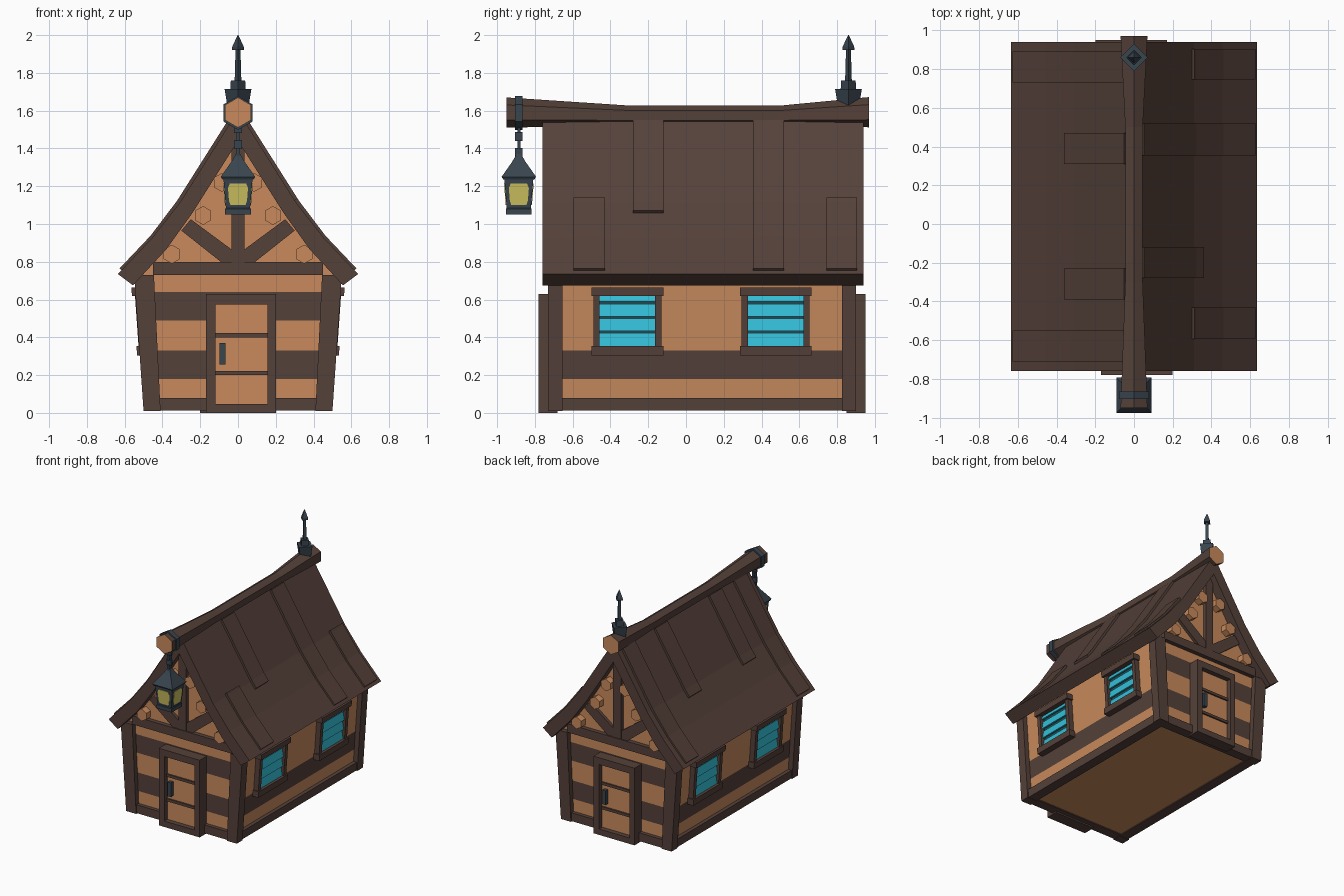
import bpy, bmesh, math

if "Cube" in bpy.data.objects:
    bpy.data.objects.remove(bpy.data.objects["Cube"])

def material(name, rgb):
    m = bpy.data.materials.new(name)
    m.diffuse_color = (*rgb, 1)
    m.use_nodes = True
    m.node_tree.nodes["Principled BSDF"].inputs["Base Color"].default_value = m.diffuse_color
    return m

ORANGE = material("honey_wood", (0.578, 0.254, 0.107))
BROWN = material("dark_wood", (0.091, 0.053, 0.042))
IRON = material("iron", (0.040, 0.058, 0.076))
YELLOW = material("lamp_glass", (0.61, 0.527, 0.114))
CYAN = material("shutter_cyan", (0.034, 0.515, 0.68))
TEAL = material("shutter_shadow_gap", (0.014, 0.069, 0.084))

MID = 0.085  # the house is turned about x=0, y=MID to make its second half


def loft(name, rings, mat, turn=False, rule=None, mats=()):
    """Skin equal-length point rings and cap both ends."""
    bm = bmesh.new()
    t = (lambda p: (-p[0], 2 * MID - p[1], p[2])) if turn else (lambda p: p)
    rows = [[bm.verts.new(t(p)) for p in r] for r in rings]
    n = len(rows[0])
    for a, b in zip(rows, rows[1:]):
        for i in range(n):
            bm.faces.new((a[i], a[(i + 1) % n], b[(i + 1) % n], b[i]))
    bm.faces.new(rows[0])
    bm.faces.new(rows[-1])
    bmesh.ops.recalc_face_normals(bm, faces=bm.faces)
    if rule:
        for f in bm.faces:
            f.material_index = rule(f)
    me = bpy.data.meshes.new(name)
    bm.to_mesh(me)
    bm.free()
    for m in (mat, *mats):
        me.materials.append(m)
    ob = bpy.data.objects.new(name, me)
    bpy.context.collection.objects.link(ob)
    return ob


def prism(name, pts, y0, y1, mat, turn=False):
    return loft(name, [[(x, y, z) for x, z in pts] for y in (y0, y1)], mat, turn)


def box(name, x0, x1, y0, y1, z0, z1, mat, turn=False):
    return prism(name, [(x0, z0), (x1, z0), (x1, z1), (x0, z1)], y0, y1, mat, turn)


def tower(name, levels, y, mat, sides=4, spin=math.pi / 4):
    """Stack of (z, radius) rings around x=0 at the given y."""
    a = [spin + 2 * math.pi * i / sides for i in range(sides)]
    return loft(name, [[(r * math.cos(t), y + r * math.sin(t), z) for t in a]
                       for z, r in levels], mat)


def hexagon(x, z, r):
    return [(x + r * math.sin(math.pi * i / 3), z + r * math.cos(math.pi * i / 3)) for i in range(6)]


def wall(z):
    return 0.46 + 0.07 * z


# Plank walls, striped by height; the upper stripe only on the gable ends
def stripe(f):
    z = f.calc_center_median().z
    return int(0.18 < z < 0.33 or (0.49 < z < 0.64 and abs(f.normal.y) > 0.5))

loft("walls", [[(-wall(z), -0.69, z), (wall(z), -0.69, z), (wall(z), 0.86, z), (-wall(z), 0.86, z)]
               for z in (0.02, 0.18, 0.33, 0.49, 0.64, 0.75)], ORANGE, rule=stripe, mats=[BROWN])

# Roof shell with a bell-cast profile and slightly wavy boards
OUT = [(0, 1.60), (0.31, 1.11), (0.45, 0.925), (0.63, 0.735)]
INN = [(0.55, 0.675), (0.38, 0.865), (0.24, 1.06), (0, 1.44)]
half = OUT + INN
outline = OUT + INN + [(-x, z) for x, z in INN[-2::-1]] + [(-x, z) for x, z in OUT[:0:-1]]
rings = []
for i in range(11):
    w = 0.006 * (-1) ** i
    rings.append([(x + math.copysign(w, x) * (abs(x) > 0.4), -0.76 + 0.17 * i, z) for x, z in outline])
loft("roof", rings, BROWN)
prism("gable_wall", [(-0.49, 0.745)] + [(-x, z + 0.02) for x, z in INN[1:3]] + [(0, 1.46)]
      + [(x, z + 0.02) for x, z in INN[2:0:-1]] + [(0.49, 0.745)], -0.69, 0.86, ORANGE)


# Raised roof planks that follow the roof profile
def roof_z(x):
    for (xa, za), (xb, zb) in zip(OUT, OUT[1:]):
        if x <= xb:
            return za + (zb - za) * (x - xa) / (xb - xa)
    return OUT[-1][1]

def roof_plank(side, y0, y1, x0, x1):
    xs = [x0] + [x for x, _ in OUT if x0 < x < x1] + [x1]
    top = [(side * (x + 0.012), roof_z(x) + 0.014) for x in xs]
    low = [(side * (x - 0.015), roof_z(x) - 0.015) for x in xs[::-1]]
    prism("roof_plank", top + low, y0, y1, BROWN)

for p in [(1, -0.28, -0.12, 0.04, 0.35), (1, 0.355, 0.52, 0.04, 0.615), (1, -0.595, -0.43, 0.30, 0.615),
          (1, 0.745, 0.905, 0.30, 0.615), (-1, 0.31, 0.47, 0.04, 0.35), (-1, -0.39, -0.23, 0.04, 0.35),
          (-1, 0.73, 0.89, 0.04, 0.615), (-1, -0.71, -0.55, 0.04, 0.615)]:
    roof_plank(*p)

# Sagging hexagonal ridge log with pale cut ends
loft("ridge_log", [[(x, y, z) for x, z in hexagon(0, c, r)] for y, c, r in
                   [(-0.95, 1.59, 0.08), (-0.3, 1.575, 0.052), (0.5, 1.575, 0.052), (0.97, 1.592, 0.08)]],
     BROWN, rule=lambda f: int(abs(f.normal.y) > 0.8), mats=[ORANGE])

for turn in (False, True):
    # Sills and leaning corner posts
    box("end_sill", -0.47, 0.47, -0.72, -0.64, 0.012, 0.08, BROWN, turn)
    prism("side_sill", [(0.41, 0.012), (0.492, 0.012), (0.496, 0.08), (0.41, 0.08)], -0.71, 0.88, BROWN, turn)
    for s in (-1, 1):
        prism("corner_post", [(s * 0.41, 0.01), (s * 0.50, 0.01), (s * 0.55, 0.73), (s * 0.445, 0.73)],
              -0.73, -0.655, BROWN, turn)

    # Gable timbers and log ends
    box("tie_beam", -0.45, 0.45, -0.725, -0.67, 0.73, 0.80, BROWN, turn)
    box("king_post", -0.035, 0.035, -0.72, -0.68, 0.79, 1.43, BROWN, turn)
    for s in (-1, 1):
        prism("gable_brace", [(s * 0.02, 0.80), (s * 0.085, 0.795), (s * 0.30, 0.965), (s * 0.25, 1.025),
                              (s * 0.02, 0.855)], -0.715, -0.68, BROWN, turn)
        for x, z in [(0.35, 0.84), (0.185, 1.045), (0.085, 1.22)]:
            prism("log_end", hexagon(s * x, z, 0.05), -0.745, -0.68, ORANGE, turn)

    # Door
    box("door_jamb", -0.17, -0.12, -0.78, -0.68, 0, 0.63, BROWN, turn)
    box("door_jamb", 0.155, 0.20, -0.78, -0.68, 0, 0.63, BROWN, turn)
    box("door_lintel", -0.12, 0.155, -0.78, -0.68, 0.575, 0.63, BROWN, turn)
    box("door_step", -0.12, 0.155, -0.78, -0.68, 0, 0.048, BROWN, turn)
    box("door", -0.12, 0.155, -0.74, -0.68, 0.048, 0.575, ORANGE, turn)
    for z in (0.20, 0.40):
        box("door_rail", -0.12, 0.155, -0.752, -0.73, z, z + 0.022, BROWN, turn)
    box("door_handle", -0.097, -0.067, -0.772, -0.735, 0.255, 0.37, IRON, turn)

    # Louvred windows on the leaning side wall
    def on_wall(name, y0, y1, z0, z1, out, mat):
        prism(name, [(wall(z0) - 0.02, z0), (wall(z0) + out, z0), (wall(z1) + out, z1), (wall(z1) - 0.02, z1)],
              y0, y1, mat, turn)

    for c in (-0.31, 0.475):
        on_wall("window_lintel", c - 0.19, c + 0.19, 0.62, 0.665, 0.058, BROWN)
        on_wall("window_sill", c - 0.19, c + 0.19, 0.305, 0.355, 0.053, BROWN)
        on_wall("window_jamb", c - 0.18, c - 0.147, 0.35, 0.625, 0.042, BROWN)
        on_wall("window_jamb", c + 0.147, c + 0.18, 0.35, 0.625, 0.042, BROWN)
        on_wall("window_back", c - 0.15, c + 0.15, 0.35, 0.625, 0.006, TEAL)
        for i in range(4):
            z = 0.355 + 0.078 * i
            h = min(0.064, 0.625 - z)
            x = wall(z)
            prism("window_slat", [(x + 0.016, z), (x + 0.03, z), (x + 0.018, z + h), (x + 0.002, z + h)],
                  c - 0.148, c + 0.148, CYAN, turn)

# Hanging lantern: strap, chain, hood, body and glass panes
LY, R2 = -0.885, math.sqrt(2)
prism("lantern_strap", hexagon(0, 1.588, 0.09), LY - 0.02, LY + 0.02, IRON)
for i in range(4):
    a, b = (0.02, 0.008) if i % 2 else (0.008, 0.02)
    z = 1.355 + 0.042 * i
    box("chain_link", -a, a, LY - b, LY + b, z, z + 0.047, IRON)
tower("lantern_body", [(1.05, 0.068 * R2), (1.08, 0.068 * R2), (1.085, 0.064 * R2), (1.24, 0.077 * R2)], LY, IRON)
tower("lantern_hood", [(1.235, 0.082 * R2), (1.25, 0.091 * R2), (1.33, 0.035 * R2), (1.37, 0.012 * R2)], LY, IRON)
for k in range(4):
    shape = [(-0.04, 1.10), (0.04, 1.10), (0.048, 1.125), (0.053, 1.19), (0.043, 1.215),
             (-0.043, 1.215), (-0.053, 1.19), (-0.048, 1.125)]
    c, s = math.cos(k * math.pi / 2), math.sin(k * math.pi / 2)
    layers = []
    for off in (-0.003, 0.004):
        d = [0.064 + 0.084 * (z - 1.085) + off for _, z in shape]
        layers.append([(c * u - s * e, LY + s * u + c * e, z) for (u, z), e in zip(shape, d)])
    loft("lantern_pane", layers, YELLOW)

# Iron finial at the back of the ridge
FY = 0.86
tower("finial_collar", [(1.62, 0.055), (1.715, 0.071)], FY, IRON, spin=0)
tower("finial_block", [(1.70, 0.042), (1.76, 0.038)], FY, IRON, spin=0)
tower("finial_spike", [(1.75, 0.018), (1.92, 0.013), (1.922, 0.032), (1.94, 0.03), (2.0, 0.002)], FY, IRON, spin=0)
